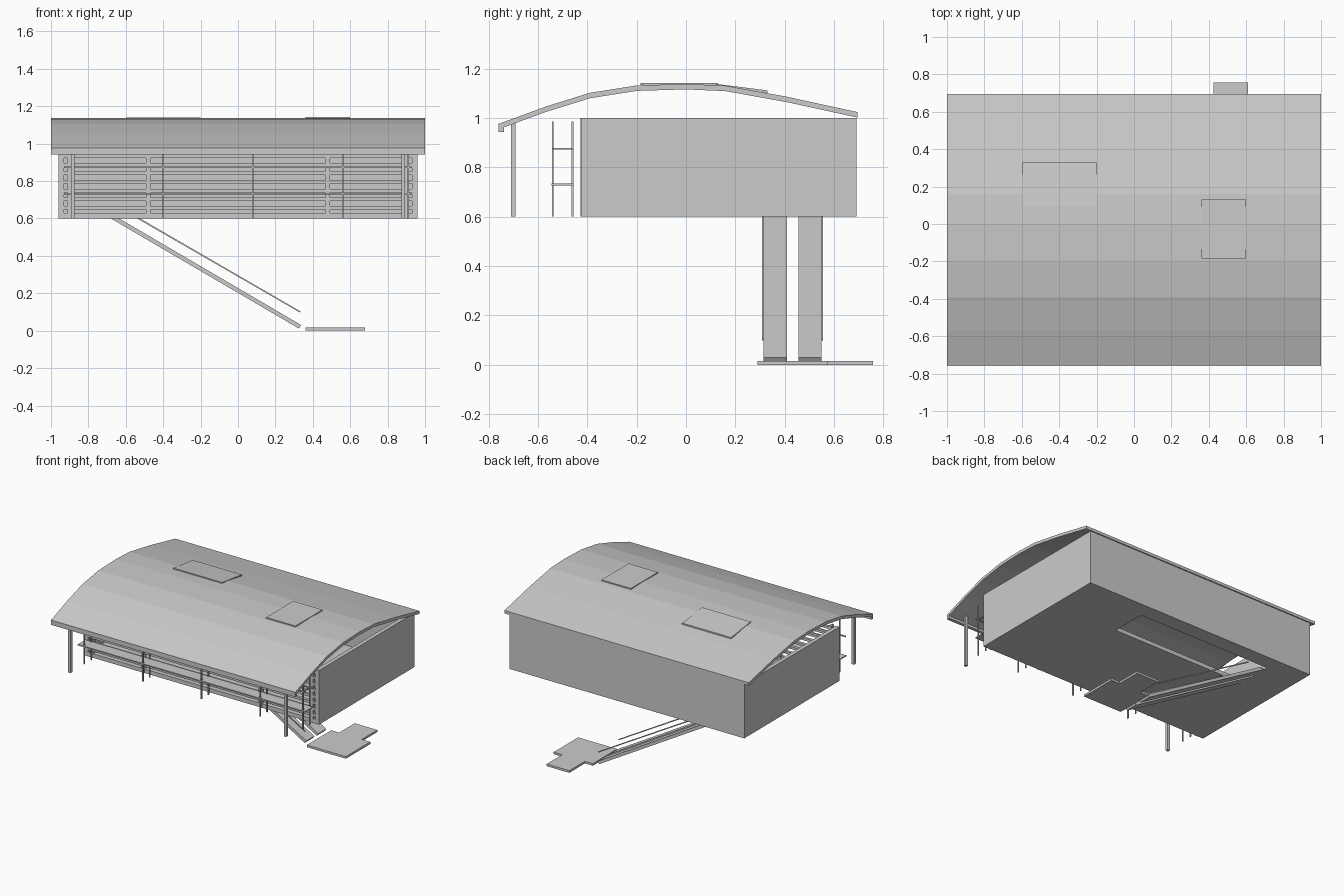
import bpy, bmesh, math
from mathutils import Vector

if "Cube" in bpy.data.objects:
    bpy.data.objects.remove(bpy.data.objects["Cube"], do_unlink=True)

grey = bpy.data.materials.new("light_grey")
grey.use_nodes = True
grey.diffuse_color = (0.6, 0.6, 0.6, 1)
grey.node_tree.nodes["Principled BSDF"].inputs["Base Color"].default_value = (0.6, 0.6, 0.6, 1)


def finish(name, bm):
    bmesh.ops.recalc_face_normals(bm, faces=bm.faces)
    mesh = bpy.data.meshes.new(name)
    bm.to_mesh(mesh)
    bm.free()
    mesh.materials.append(grey)
    obj = bpy.data.objects.new(name, mesh)
    bpy.context.collection.objects.link(obj)
    return obj


def box(name, x, y, z):
    """Box from (low, high) ranges along each axis."""
    bm = bmesh.new()
    bmesh.ops.create_cube(bm, size=1)
    for v in bm.verts:
        for i, (lo, hi) in enumerate((x, y, z)):
            v.co[i] = lo if v.co[i] < 0 else hi
    return finish(name, bm)


def extrude(name, outline, axis, lo, hi):
    """Prism from a closed 2D outline, pushed along x or y."""
    bm = bmesh.new()
    place = (lambda a, b: (lo, a, b)) if axis == "x" else (lambda a, b: (a, lo, b))
    face = bm.faces.new([bm.verts.new(place(a, b)) for a, b in outline])
    moved = bmesh.ops.extrude_face_region(bm, geom=[face])["geom"]
    step = Vector((hi - lo, 0, 0) if axis == "x" else (0, hi - lo, 0))
    bmesh.ops.translate(bm, vec=step, verts=[g for g in moved if isinstance(g, bmesh.types.BMVert)])
    return finish(name, bm)


def post(name, x, y, r, z):
    return box(name, (x - r, x + r), (y - r, y + r), z)


W, FRONT, BACK, BASE, TOP, T = 0.96, -0.425, 0.69, 0.6, 1.0, 0.03

# Curved roof with a front lip
crown = [(-0.76, 0.976), (-0.57, 1.046), (-0.39, 1.102), (-0.2, 1.132), (0, 1.138),
         (0.16, 1.131), (0.41, 1.086), (0.695, 1.024)]
under = [(y, z - 0.022) for y, z in reversed(crown)]
extrude("roof", crown + under, "x", -1, 1)
box("roof_lip", (-1, 1), (-0.76, -0.738), (0.943, 0.978))

# Roof hatches
box("flat_hatch", (0.36, 0.6), (-0.185, 0.13), (1.134, 1.142))
extrude("sloped_hatch", [(0.1, 1.132), (0.1, 1.141), (0.33, 1.112), (0.33, 1.102)], "x", -0.6, -0.2)

# Walls, open to the space under the roof
box("back_wall", (-W, W), (BACK - T, BACK), (BASE, TOP))
for side, s in (("left", 1), ("right", -1)):
    box(side + "_wall", sorted((s * W, s * (W - T))), (FRONT, BACK), (BASE, TOP))

# Floor around the stair opening
hx, hy, fz = (-0.68, 0.42), (0.31, 0.575), (BASE, BASE + 0.03)
box("floor_front", (-W, W), (FRONT, hy[0]), fz)
box("floor_back", (-W, W), (hy[1], BACK), fz)
box("floor_right", (-W, hx[0]), hy, fz)
box("floor_left", (hx[1], W), hy, fz)

# Slatted front screen and its uprights
for i in range(8):
    z = 0.648 + i * 0.046
    box("front_slat", (-W + T, W - T), (FRONT, FRONT + 0.02), (z, z + 0.018))
for s in (-1, 1):
    for x in (0.48, 0.9):
        box("screen_upright", (s * x - 0.012, s * x + 0.012), (FRONT - 0.003, FRONT + 0.025), (BASE, TOP))

# Thin balcony frame before the screen
rows = (-0.54, -0.46)
for x in (-0.88, -0.4, 0.08, 0.56, 0.91):
    for y in rows:
        post("frame_post", x, y, 0.004, (BASE, 0.985))
    box("frame_tie", (x - 0.004, x + 0.004), rows, (0.872, 0.878))
box("walkway", (-0.93, 0.93), (-0.545, -0.455), (0.727, 0.735))
for y in rows:
    box("frame_rail", (-0.93, 0.93), (y - 0.004, y + 0.004), (0.871, 0.879))

# Columns carrying the roof edge
for x in (-0.883, 0.883):
    post("roof_column", x, -0.7, 0.01, (BASE, 0.992))

# Twin sloping ramps and handrails
ramp = [(-0.68, 0.6), (0.325, 0.012), (0.338, 0.03), (-0.635, 0.6)]
for y in (0.315, 0.455):
    extrude("ramp", ramp, "y", y, y + 0.095)
rail = [(-0.54, 0.6), (0.33, 0.098), (0.333, 0.104), (-0.53, 0.604)]
for y in (0.308, 0.55):
    extrude("handrail", rail, "y", y, y + 0.006)

# Ground landing with a back step
box("landing", (0.36, 0.68), (0.29, 0.575), (0, 0.016))
box("landing_step", (0.425, 0.61), (0.575, 0.757), (0, 0.016))
